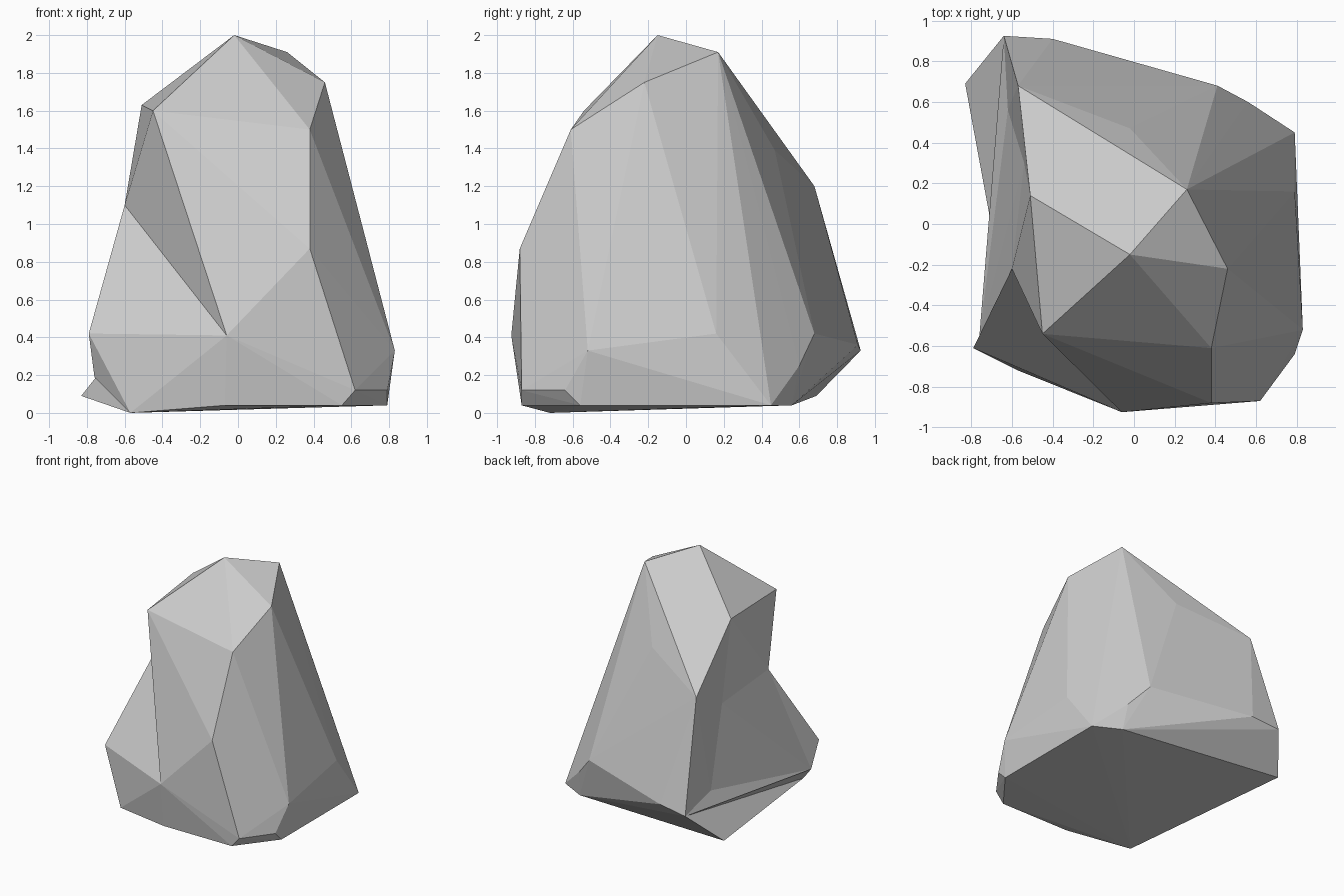
import bpy, bmesh

if "Cube" in bpy.data.objects:
    bpy.data.objects.remove(bpy.data.objects["Cube"])

bm = bmesh.new()


def add(points):
    return [bm.verts.new(p) for p in points]


# Corner points of the boulder, ring by ring
crown = add([(-.02, -.15, 2), (.26, .17, 1.91), (.46, -.22, 1.75),
             (.38, -.61, 1.5), (-.02, .47, 1.39)])
waist = add([(.38, -.88, .87), (.83, -.52, .33),
             (.79, .16, .42), (.41, .68, .42), (-.4, .91, .36)])
foot = add([(.62, -.87, .12), (.79, -.64, .12), (.55, -.87, .04),
            (.79, -.56, .04), (.79, .34, .14), (.79, .45, .04),
            (.56, .6, .25), (.58, .56, .04), (-.07, -.87, .04)])

# Rim around the hollow on the left side
E, F, H, P, S, R, J, K = rim = add([
    (-.45, -.54, 1.6), (-.51, .14, 1.63), (-.57, .68, 1.2), (-.64, .925, .33),
    (-.83, .69, .09), (-.57, -.72, 0), (-.79, -.61, .42), (-.06, -.925, .41)])

# Faceted outer skin, opened on the left
bmesh.ops.convex_hull(bm, input=crown + waist + foot + rim)
open_side = [f for f in bm.faces if all(v in rim for v in f.verts)]
bmesh.ops.delete(bm, geom=open_side, context='FACES_ONLY')

# Sunken facets that fill the hollow
L, Q, M, N = add([(-.6, -.22, 1.1), (-.76, -.55, .19),
                  (-.54, .3, 1.0), (-.62, .56, .4)])
for corners in ((P, S, R), (P, R, Q), (Q, R, J), (J, R, K),
                (E, K, L), (L, K, J), (E, L, F), (F, L, M),
                (L, J, Q), (L, Q, M), (M, Q, N), (N, Q, P),
                (F, M, H), (H, M, N), (H, N, P)):
    bm.faces.new(corners)

# Tidy leftovers of the opened skin
bmesh.ops.delete(bm, geom=[e for e in bm.edges if not e.link_faces], context='EDGES')
bmesh.ops.delete(bm, geom=[v for v in bm.verts if not v.link_faces], context='VERTS')
bmesh.ops.recalc_face_normals(bm, faces=bm.faces)

mesh = bpy.data.meshes.new("boulder")
bm.to_mesh(mesh)
bm.free()
bpy.context.collection.objects.link(bpy.data.objects.new("boulder", mesh))
